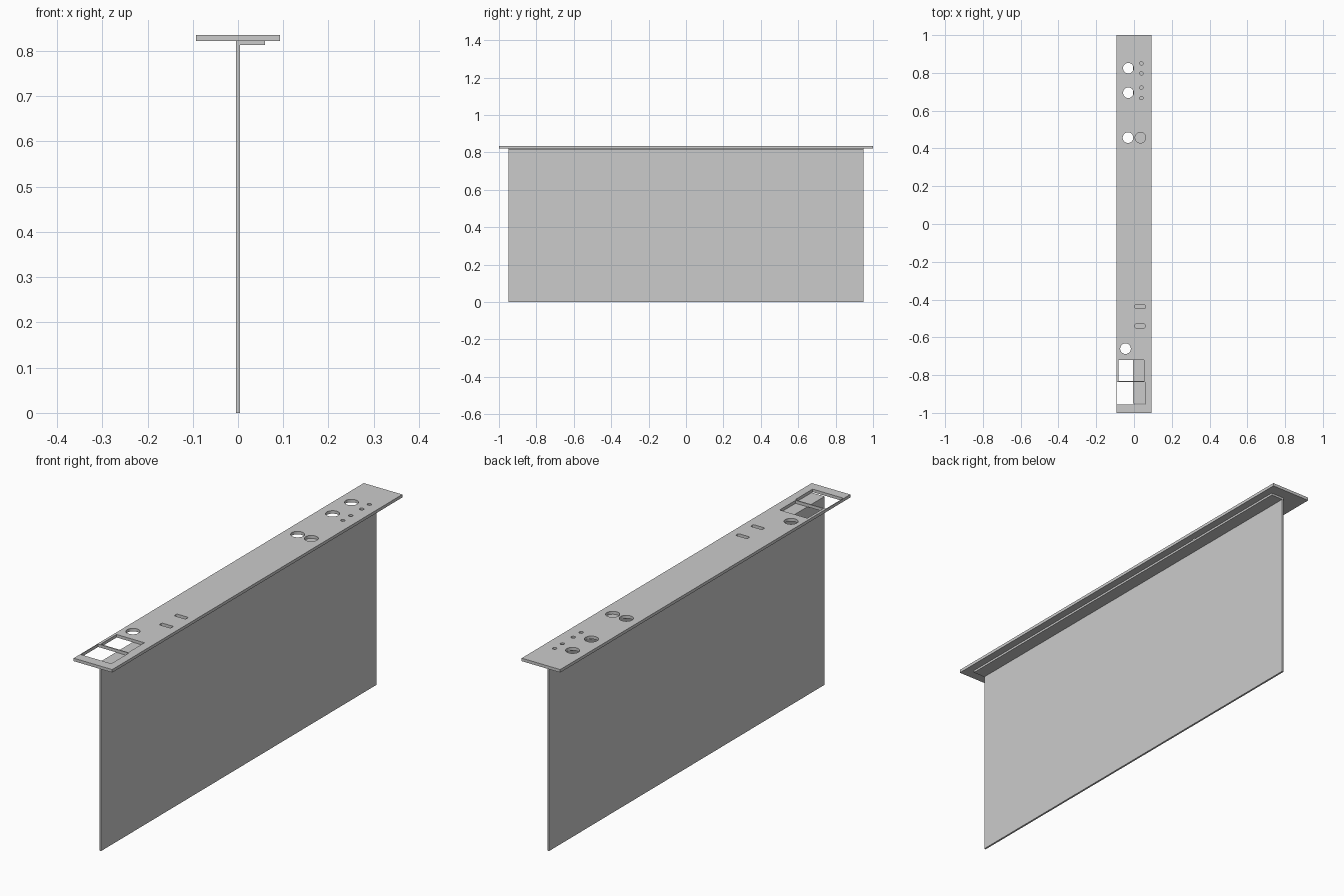
import bpy, bmesh
from math import sin, cos, pi, copysign

cube = bpy.data.objects.get("Cube")
if cube:
    bpy.data.objects.remove(cube, do_unlink=True)

# One plain grey for the whole model
grey = bpy.data.materials.new("plain grey")
grey.use_nodes = True
colour = (0.6, 0.6, 0.6, 1)
grey.diffuse_color = colour
grey.node_tree.nodes["Principled BSDF"].inputs["Base Color"].default_value = colour

TOP, UNDER, LEDGE = 0.835, 0.822, 0.813


def prism(bm, x, y, hx, hy, z0, z1, r=0.0, n=4):
    """Upright prism: a box, a rounded slot or a cylinder, by corner radius r."""
    ring = []
    for i in range(n):
        a = (i + 0.5) * 2 * pi / n
        c, s = cos(a), sin(a)
        ring.append((x + c * r + copysign(hx - r, c), y + s * r + copysign(hy - r, s)))
    low = [bm.verts.new((px, py, z0)) for px, py in ring]
    high = [bm.verts.new((px, py, z1)) for px, py in ring]
    bm.faces.new(low[::-1])
    bm.faces.new(high)
    for i in range(n):
        j = (i + 1) % n
        bm.faces.new((low[i], low[j], high[j], high[i]))


def finish(bm, name):
    mesh = bpy.data.meshes.new(name)
    bm.to_mesh(mesh)
    bm.free()
    mesh.materials.append(grey)
    obj = bpy.data.objects.new(name, mesh)
    bpy.context.collection.objects.link(obj)
    return obj


def box(name, x0, x1, y0, y1, z0, z1):
    bm = bmesh.new()
    prism(bm, (x0 + x1) / 2, (y0 + y1) / 2, (x1 - x0) / 2, (y1 - y0) / 2, z0, z1)
    return finish(bm, name)


# Upright panel, side ledge and top plate
box("upright_panel", -0.004, 0.004, -0.95, 0.95, 0, UNDER)
box("side_ledge", 0.004, 0.06, -0.95, 0.95, LEDGE, UNDER)
plate = box("top_plate", -0.093, 0.093, -1, 1, UNDER, TOP)

# Openings through the top plate
bm = bmesh.new()
z0, z1 = UNDER - 0.02, TOP + 0.02
for x, y in ((-0.03, 0.825), (-0.03, 0.695), (-0.032, 0.457), (0.034, 0.457), (-0.045, -0.66)):
    prism(bm, x, y, 0.028, 0.028, z0, z1, 0.028, 32)
for y in (0.85, 0.797, 0.722, 0.667):
    prism(bm, 0.039, y, 0.009, 0.009, z0, z1, 0.009, 16)
for y in (-0.437, -0.54):
    prism(bm, 0.032, y, 0.028, 0.01, z0, z1, 0.006, 16)
prism(bm, -0.014, -0.776, 0.067, 0.055, z0, z1)
prism(bm, -0.016, -0.896, 0.074, 0.06, z0, z1)
cutter = finish(bm, "opening_cutter")
cutter.hide_render = True

cut = plate.modifiers.new("openings", "BOOLEAN")
cut.operation = "DIFFERENCE"
cut.solver = "EXACT"
cut.object = cutter
bpy.context.view_layer.objects.active = plate
bpy.ops.object.modifier_apply(modifier=cut.name)
bpy.data.objects.remove(cutter, do_unlink=True)
